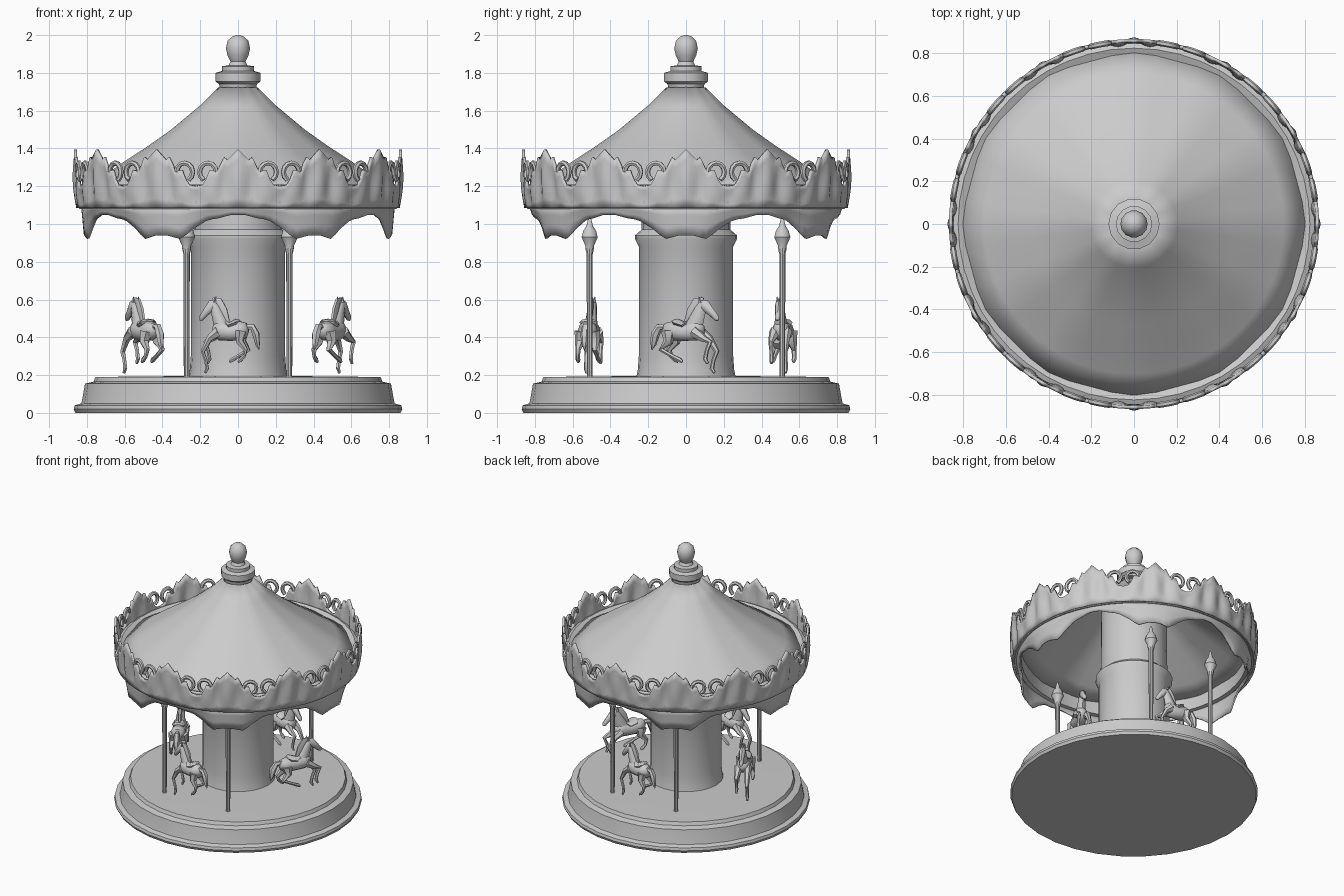
import bpy, bmesh
from math import sin, cos, pi, radians
from mathutils import Vector, Matrix

if "Cube" in bpy.data.objects:
    bpy.data.objects.remove(bpy.data.objects["Cube"])


def finish(name, bm, angle=35):
    bmesh.ops.remove_doubles(bm, verts=bm.verts, dist=1e-5)
    bmesh.ops.recalc_face_normals(bm, faces=bm.faces)
    me = bpy.data.meshes.new(name)
    bm.to_mesh(me)
    bm.free()
    ob = bpy.data.objects.new(name, me)
    bpy.context.collection.objects.link(ob)
    bpy.ops.object.select_all(action='DESELECT')
    ob.select_set(True)
    bpy.context.view_layer.objects.active = ob
    bpy.ops.object.shade_smooth_by_angle(angle=radians(angle))
    return ob


def grid(bm, rows, close_u=False):
    """Skin a list of vertex-position rows; each row wraps around."""
    vs = [[bm.verts.new(p) for p in r] for r in rows]
    n = len(rows[0])
    pairs = list(zip(vs, vs[1:])) + ([(vs[-1], vs[0])] if close_u else [])
    for a, b in pairs:
        for i in range(n):
            j = (i + 1) % n
            bm.faces.new((a[i], a[j], b[j], b[i]))
    return vs


def lathe(name, profile, seg=32, loc=(0, 0), closed=False, angle=35):
    bm = bmesh.new()
    rows = [[(loc[0] + r * cos(2 * pi * i / seg), loc[1] + r * sin(2 * pi * i / seg), z)
             for i in range(seg)] for r, z in profile]
    vs = grid(bm, rows, closed)
    if not closed:
        bm.faces.new(vs[0])
        bm.faces.new(vs[-1])
    return finish(name, bm, angle)


def tube(bm, pts, seg=8):
    """Tube through (x, y, z, radius) points; radius may be (side, up)."""
    ps = [Vector(p[:3]) for p in pts]
    rows = []
    for k, p in enumerate(ps):
        t = (ps[min(k + 1, len(ps) - 1)] - ps[max(k - 1, 0)]).normalized()
        side = t.cross(Vector((0, 1, 0))).normalized()
        other = side.cross(t)
        r = pts[k][3]
        w, h = r if isinstance(r, tuple) else (r, r)
        rows.append([p + other * w * cos(2 * pi * i / seg) + side * h * sin(2 * pi * i / seg)
                     for i in range(seg)])
    vs = grid(bm, rows)
    bm.faces.new(vs[0])
    bm.faces.new(vs[-1])


# Platform and central column
lathe("platform", [(.86, 0), (.87, .02), (.865, .04), (.83, .05), (.825, .07), (.81, .155),
                   (.765, .165), (.755, .19), (.3, .195)], 32)
lathe("column", [(.265, .18), (.255, .23), (.25, .3), (.25, .88), (.27, .92), (.27, .94),
                 (.235, .97), (.23, 1.5)], 24)

# Roof tent with softly sagging panels, given a thin shell
bm = bmesh.new()
rows = []
for r, z in [(.81, 1.19), (.7, 1.255), (.6, 1.325), (.47, 1.41), (.35, 1.495), (.2, 1.62), (.1, 1.72)]:
    rows.append([(r * cos(2 * pi * i / 48), r * sin(2 * pi * i / 48),
                  z - .018 * r * (1 - cos(2 * pi * i / 4)) / 2) for i in range(48)])
grid(bm, rows)
roof = finish("roof", bm, 40)
m = roof.modifiers.new("shell", 'SOLIDIFY')
m.thickness, m.offset = .012, 0

# Finial on top of the roof
lathe("finial", [(.09, 1.69), (.1, 1.74), (.12, 1.755), (.12, 1.8), (.085, 1.81), (.085, 1.835),
                 (.05, 1.84), (.04, 1.86), (.055, 1.89), (.064, 1.93), (.055, 1.97), (.03, 1.993),
                 (.01, 2.0)], 14)

# Cornice ring carrying the crown and the valance
lathe("cornice", [(.79, 1.09), (.84, 1.08), (.855, 1.11), (.848, 1.2), (.825, 1.21), (.79, 1.195)],
      48, closed=True)


# Crown board: twelve leafy crests around the rim
def interp(x, table):
    for (x0, y0), (x1, y1) in zip(table, table[1:]):
        if x <= x1:
            return y0 + (y1 - y0) * (x - x0) / (x1 - x0)
    return table[-1][1]


CREST = [(0, 1.395), (.25, 1.34), (.34, 1.355), (.5, 1.275), (.66, 1.29), (.8, 1.21), (1, 1.2)]
bm = bmesh.new()
N, ROWS = 12 * 24, 7
rows = []
for k in range(ROWS):
    t = k / (ROWS - 1)
    row = []
    for i in range(N):
        u = i / 24
        d = abs(u - round(u)) * 2
        z = 1.085 + (interp(d, CREST) - 1.085) * t
        relief = .014 * sin(pi * min(t * 1.1, 1)) * cos(3 * pi * d) * (1 - d * .5)
        r = .848 + .012 * t + relief
        row.append((r * cos(2 * pi * i / N), r * sin(2 * pi * i / N), z))
    rows.append(row)
grid(bm, rows)
crown = finish("crown_board", bm, 30)
m = crown.modifiers.new("thickness", 'SOLIDIFY')
m.thickness, m.offset = .016, 0

# Scroll curls beside every crest
bm = bmesh.new()
for c in range(12):
    for s in (-1, 1):
        start = len(bm.verts)
        pts = []
        for k in range(9):
            a = radians(-60 + 30 * k)
            pts.append((.16 + .045 * cos(a), 0, 1.275 + .048 * sin(a), .014))
        tube(bm, [(s * x, y, z, r) for x, y, z, r in pts], 6)
        bm.verts.ensure_lookup_table()
        for v in bm.verts[start:]:
            a = c * pi / 6 + v.co.x / .855
            r = .857 + v.co.y
            v.co = (r * cos(a), r * sin(a), v.co.z)
finish("crown_scrolls", bm, 50)

# Scalloped valance with a zigzag fringe, six drops
bm = bmesh.new()
N = 144
rows = []
for t in (0, .33, .66, 1):
    row = []
    for i in range(N):
        a = 2 * pi * i / N
        lobe = min(1, max(0, .5 + .75 * cos(6 * a)))
        low = 1.05 - .11 * lobe - (.018 if i % 6 == 3 else .009 if i % 6 in (2, 4) else 0)
        r = .825 - .025 * t + .01 * t * cos(12 * a)
        row.append((r * cos(a), r * sin(a), 1.1 + (low - 1.1) * t))
    rows.append(row)
grid(bm, rows)
val = finish("valance", bm, 35)
m = val.modifiers.new("thickness", 'SOLIDIFY')
m.thickness, m.offset = .012, 0

# Four poles with spear tops
for n, (x, y) in enumerate([(a * .272, b * .51) for a in (-1, 1) for b in (-1, 1)]):
    lathe(f"pole_{n + 1}", [(.015, .18), (.017, .84), (.024, .87), (.024, .885), (.045, .93),
                            (.035, .965), (.018, .99), (.006, 1.04)], 10, (x, y))


# Leaping horse, nose towards +x
def horse(name, x, y, heading, length=1.0):
    bm = bmesh.new()
    # torso, neck and head
    tube(bm, [(-.135, 0, .435, .012), (-.12, 0, .437, (.038, .04)), (-.075, 0, .435, (.053, .054)),
              (-.01, 0, .425, (.046, .046)), (.05, 0, .435, (.05, .055)),
              (.09, 0, .45, (.035, .04)), (.105, 0, .455, .012)], 10)
    tube(bm, [(.04, 0, .44, (.04, .055)), (.065, 0, .5, (.03, .044)), (.088, 0, .55, (.024, .034)),
              (.105, 0, .583, (.018, .02))])
    tube(bm, [(.085, 0, .588, .012), (.11, 0, .57, (.024, .032)), (.15, 0, .535, (.017, .022)),
              (.185, 0, .5, (.014, .016)), (.192, 0, .49, .006)])
    for s in (-1, 1):
        # ears, then bent fore and hind legs
        tube(bm, [(.09, s * .014, .585, .009), (.085, s * .016, .615, .002)], 5)
        drop = .05 if s > 0 else 0
        tube(bm, [(.065, s * .03, .43, .032), (.12, s * .036, .395, .021), (.165, s * .038, .375 - drop, .014),
                  (.145, s * .038, .33 - drop, .011), (.135, s * .038, .285 - drop, .012),
                  (.15, s * .038, .262 - drop, .008)], 6)
        tube(bm, [(-.09, s * .03, .43, .04), (-.085, s * .04, .375, .026), (-.125, s * .045, .335, .015),
                  (-.085 - .03 * s, s * .048, .3, .011), (-.05 - .04 * s, s * .05, .28, .013),
                  (-.035 - .04 * s, s * .05, .27, .007)], 6)
    # mane, saddle and tail
    tube(bm, [(.105, 0, .607, (.006, .006)), (.065, 0, .59, (.012, .025)), (.035, 0, .54, (.014, .03)),
              (.01, 0, .485, (.012, .02)), (-.005, 0, .455, .006)], 6)
    tube(bm, [(-.075, 0, .488, (.02, .006)), (-.055, 0, .48, (.048, .02)), (-.005, 0, .465, (.045, .016)),
              (.025, 0, .485, (.02, .008))])
    tube(bm, [(-.125, 0, .455, .014), (-.16, 0, .455, .02), (-.185, 0, .415, .024),
              (-.195, 0, .365, .016), (-.205, 0, .335, .003)], 6)
    bm.transform(Matrix.Translation((x, y, 0)) @ Matrix.Rotation(radians(heading), 4, 'Z')
                 @ Matrix.Diagonal((length, 1, 1, 1)))
    finish(name, bm, 45)


horse("right_horse", .5, .0, 62)
horse("left_horse", -.5, .0, 118)
horse("front_horse", -.05, -.51, 170, .8)
horse("back_horse", .05, .51, -10, .8)
